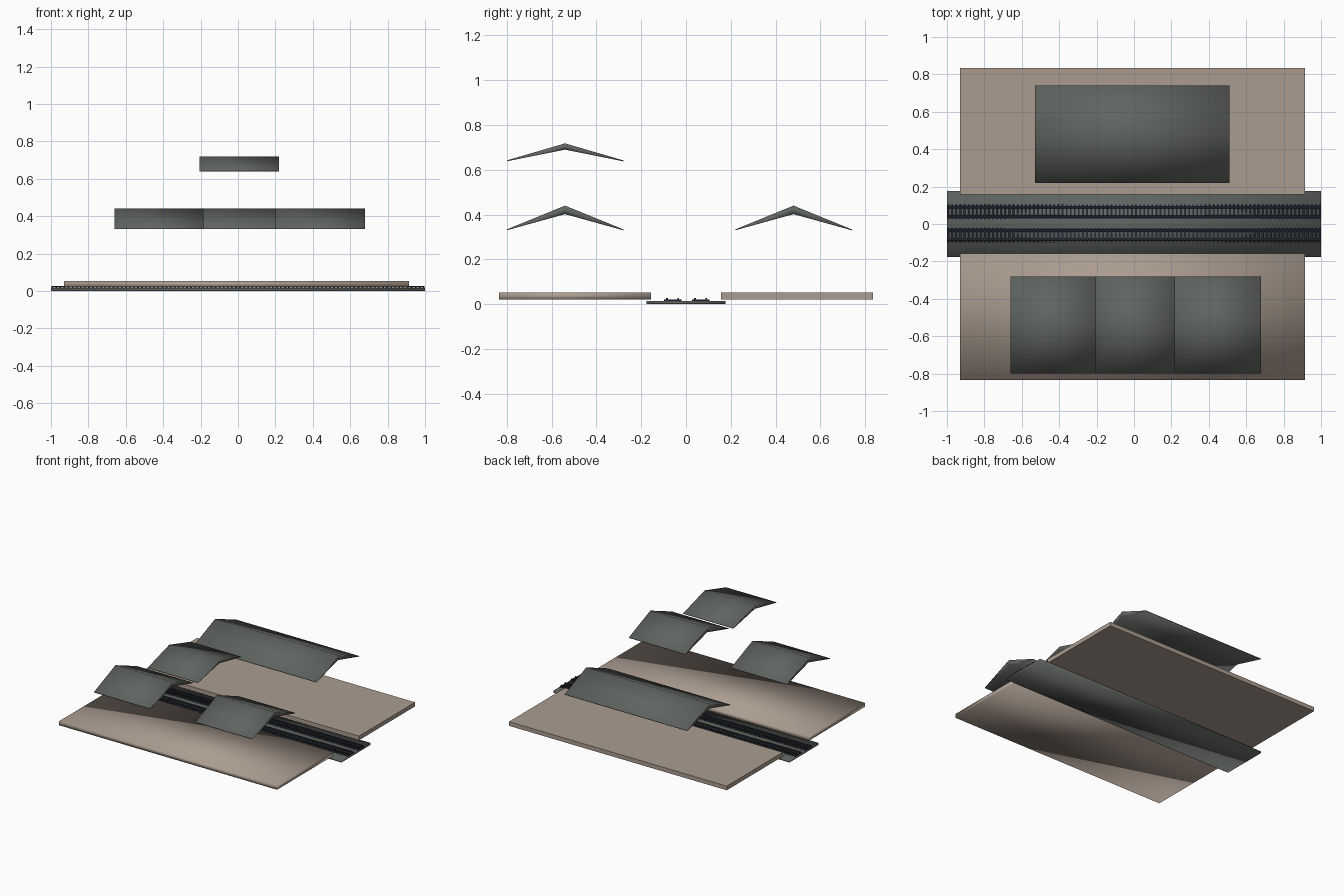
import bpy, bmesh

if "Cube" in bpy.data.objects:
    bpy.data.objects.remove(bpy.data.objects["Cube"])

def material(name, rgb):
    m = bpy.data.materials.new(name)
    m.diffuse_color = (*rgb, 1)
    m.use_nodes = True
    m.node_tree.nodes["Principled BSDF"].inputs["Base Color"].default_value = m.diffuse_color
    return m

BEIGE = material("warm_beige_stone", (0.41, 0.335, 0.28))
GREY = material("slate_grey", (0.118, 0.13, 0.119))
STEEL = material("dark_blue_steel", (0.018, 0.024, 0.038))

def finish(name, bm, mat, smooth=False):
    bmesh.ops.recalc_face_normals(bm, faces=bm.faces)
    for f in bm.faces:
        f.smooth = smooth
    me = bpy.data.meshes.new(name)
    bm.to_mesh(me)
    bm.free()
    me.materials.append(mat)
    ob = bpy.data.objects.new(name, me)
    bpy.context.collection.objects.link(ob)
    return ob

def prism(name, profile, x0, x1, mat, smooth=False):
    """Extrude a y-z profile along x."""
    bm = bmesh.new()
    face = bm.faces.new([bm.verts.new((x0, y, z)) for y, z in profile])
    ext = bmesh.ops.extrude_face_region(bm, geom=[face])
    verts = [g for g in ext["geom"] if isinstance(g, bmesh.types.BMVert)]
    bmesh.ops.translate(bm, verts=verts, vec=(x1 - x0, 0, 0))
    return finish(name, bm, mat, smooth)

def slab(name, x0, x1, y0, y1, z0, z1, mat, smooth=False):
    return prism(name, [(y0, z0), (y1, z0), (y1, z1), (y0, z1)], x0, x1, mat, smooth)

# Track bed and the two platforms
slab("track_bed", -1, 1, -0.177, 0.177, 0, 0.015, GREY, True)
slab("front_platform", -0.93, 0.915, -0.835, -0.157, 0.02, 0.052, BEIGE, True)
slab("back_platform", -0.93, 0.915, 0.157, 0.835, 0.02, 0.052, BEIGE)

# Gabled roofs: a thick ridge tapering to thin eaves
def roof(name, x0, x1, yc, z, rise, thick):
    h, e = 0.26, 0.004
    prism(name, [(yc - h, z), (yc, z + rise - thick), (yc + h, z), (yc + h, z + e),
                 (yc, z + rise), (yc - h, z + e)], x0, x1, GREY, True)

roof("left_wing_roof", -0.66, -0.185, -0.54, 0.33, 0.11, 0.038)
roof("right_wing_roof", 0.2, 0.68, -0.54, 0.33, 0.11, 0.038)
roof("tower_roof", -0.205, 0.22, -0.54, 0.638, 0.08, 0.028)
roof("back_canopy_roof", -0.53, 0.51, 0.48, 0.33, 0.11, 0.038)

# Two tracks, each with a pair of rails and a repeated sleeper
for side, yc in (("back", 0.065), ("front", -0.06)):
    for n, dy in (("inner", -0.025), ("outer", 0.025)):
        y = yc + dy
        # Rail with a wide foot and a narrow head
        prism(f"{side}_{n}_rail", [(y - 0.007, 0.019), (y + 0.007, 0.019), (y + 0.004, 0.022),
                                   (y + 0.004, 0.027), (y - 0.004, 0.027), (y - 0.004, 0.022)],
              -0.998, 0.998, STEEL)
    tie = slab(f"{side}_sleepers", -0.998, -0.989, yc - 0.039, yc + 0.039, 0.014, 0.02, STEEL)
    arr = tie.modifiers.new("repeat", 'ARRAY')
    arr.use_relative_offset = False
    arr.use_constant_offset = True
    arr.count = 92
    arr.constant_offset_displace = (1.987 / 91, 0, 0)
